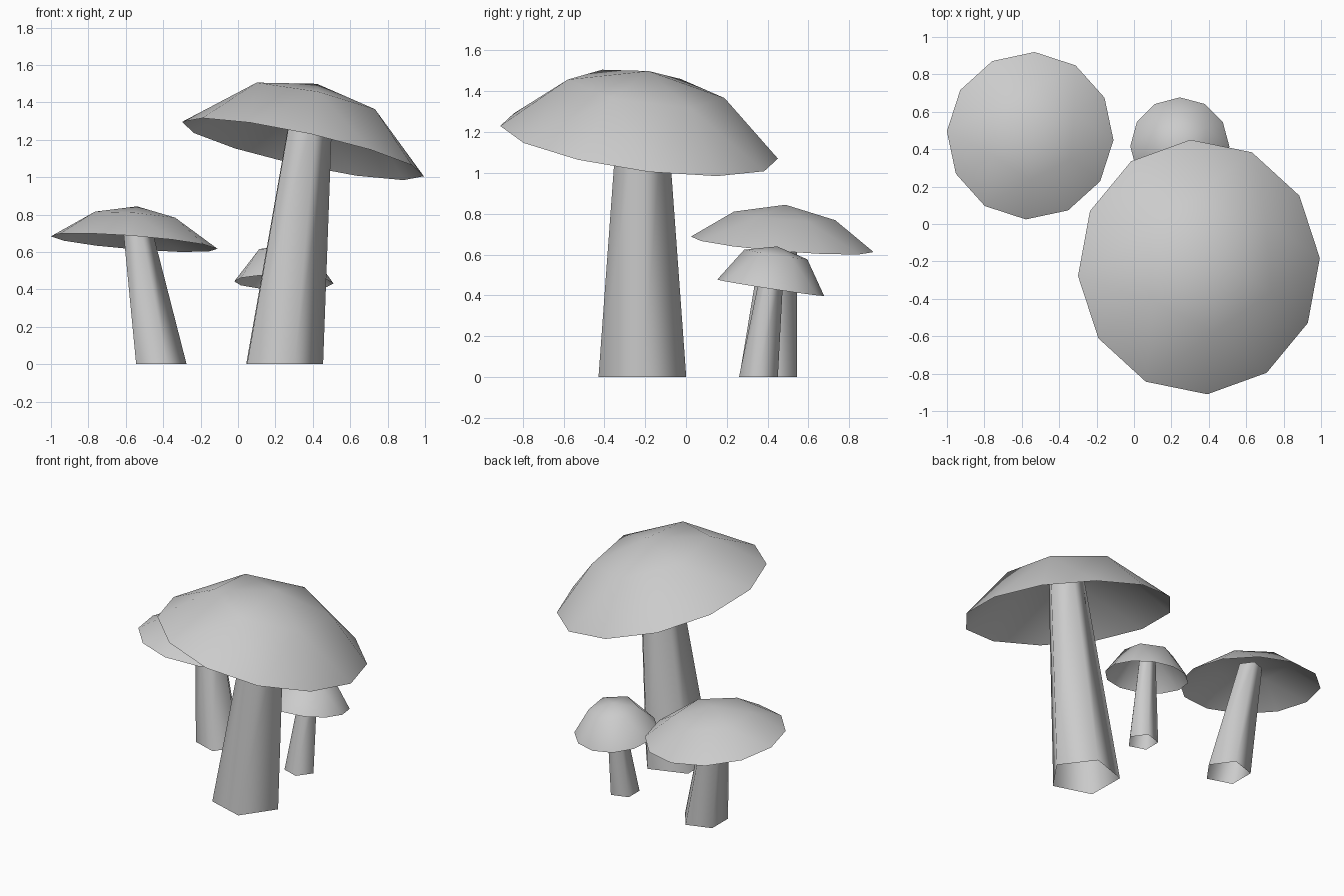
import bpy, bmesh
from math import cos, sin, radians
from mathutils import Vector

if "Cube" in bpy.data.objects:
    bpy.data.objects.remove(bpy.data.objects["Cube"])


def finish(bm, name):
    bmesh.ops.recalc_face_normals(bm, faces=bm.faces[:])
    for f in bm.faces:
        f.smooth = True
    me = bpy.data.meshes.new(name)
    bm.to_mesh(me)
    bm.free()
    ob = bpy.data.objects.new(name, me)
    bpy.context.collection.objects.link(ob)
    return ob


def ring(bm, centre, rx, ry, n, phase, slope=(0, 0)):
    """Ring of n vertices on a plane tilted by the x and y slopes."""
    out = []
    for i in range(n):
        a = radians(phase + 360 * i / n)
        dx, dy = rx * cos(a), ry * sin(a)
        out.append(bm.verts.new(centre + Vector((dx, dy, slope[0] * dx + slope[1] * dy))))
    return out


def cap(name, centre, rx, ry, slope, phase, h_ring, h_top, ratio):
    """Open shell: 12-sided rim, 6-sided upper ring, apex."""
    bm = bmesh.new()
    c = Vector(centre)
    axis = Vector((-slope[0], -slope[1], 1)).normalized()
    rim = ring(bm, c, rx, ry, 12, phase, slope)
    hexa = ring(bm, c + axis * h_ring, rx * ratio, ry * ratio, 6, phase + 30, slope)
    top = bm.verts.new(c + axis * h_top)
    for j in range(6):
        r0, r1, r2 = rim[2 * j], rim[2 * j + 1], rim[(2 * j + 2) % 12]
        h0, h1 = hexa[j], hexa[(j + 1) % 6]
        for tri in ((r0, r1, h0), (r1, r2, h0), (r2, h1, h0), (h0, h1, top)):
            bm.faces.new(tri)
    return finish(bm, name)


def stem(name, base, r_base, tip, r_tip, phase=0):
    """Leaning, tapered five-sided tube, open at both ends."""
    bm = bmesh.new()
    lo = ring(bm, Vector(base), r_base, r_base, 5, phase)
    hi = ring(bm, Vector(tip), r_tip, r_tip, 5, phase)
    for i in range(5):
        k = (i + 1) % 5
        bm.faces.new((lo[i], lo[k], hi[k], hi[i]))
    return finish(bm, name)


# Large mushroom
cap("large_cap", (0.347, -0.23, 1.15), 0.648, 0.682, (-0.215, -0.132), 4, 0.27, 0.36, 0.565)
stem("large_stem", (0.229, -0.215, 0), 0.226, (0.39, -0.214, 1.42), 0.117, 1)

# Medium mushroom
cap("medium_cap", (-0.555, 0.472, 0.65), 0.446, 0.448, (-0.079, -0.081), -3, 0.14, 0.195, 0.555)
stem("medium_stem", (-0.424, 0.403, 0), 0.149, (-0.555, 0.467, 0.78), 0.08)

# Small mushroom
cap("small_cap", (0.245, 0.415, 0.437), 0.265, 0.262, (-0.02, -0.153), 0, 0.165, 0.205, 0.59)
stem("small_stem", (0.23, 0.355, 0), 0.1, (0.255, 0.43, 0.58), 0.054)
